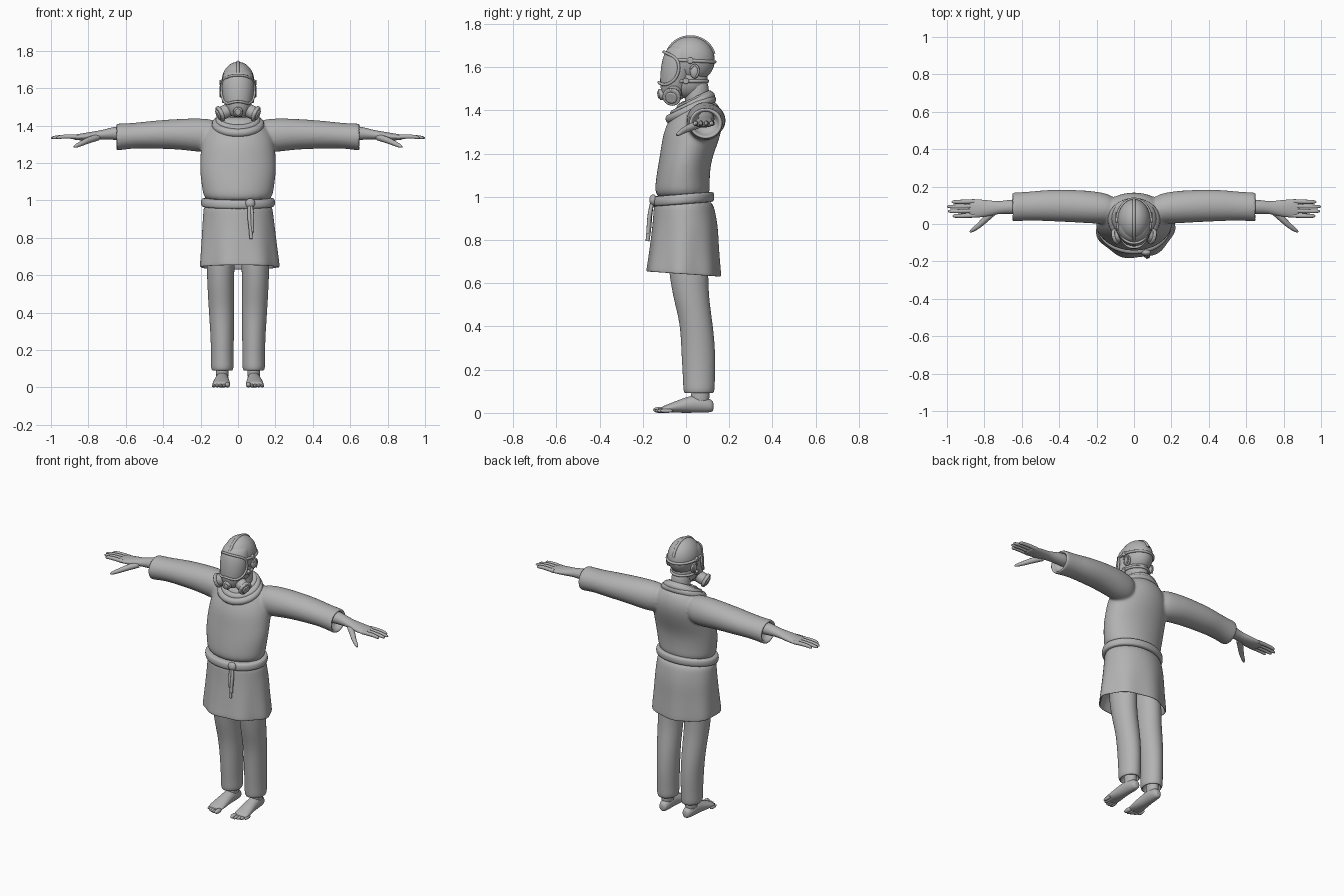
import bpy, bmesh, math
from mathutils import Vector, Matrix

if "Cube" in bpy.data.objects:
    bpy.data.objects.remove(bpy.data.objects["Cube"], do_unlink=True)

grey = bpy.data.materials.new("plain grey")
grey.use_nodes = True
COLOR = (0.45, 0.45, 0.45, 1)
grey.diffuse_color = COLOR
grey.node_tree.nodes["Principled BSDF"].inputs["Base Color"].default_value = COLOR

AXES = {"x": ((0, 1, 0), (0, 0, 1)), "y": ((1, 0, 0), (0, 0, 1)), "z": ((1, 0, 0), (0, 1, 0))}
hard = []


def loft(bm, axis, sections, side=1, segs=20, warp=None):
    """Closed skin through elliptical sections (x, y, z, radius u, radius v)."""
    u, v = (Vector(a) for a in AXES[axis])
    rings = []
    for x, y, z, ru, rv in sections:
        ring = []
        for i in range(segs):
            a = math.tau * i / segs
            co = Vector((x, y, z)) + u * ru * math.cos(a) + v * rv * math.sin(a)
            if warp:
                co = warp(co, a)
            ring.append(bm.verts.new((co.x * side, co.y, co.z)))
        rings.append(ring)
    for low, high in zip(rings, rings[1:]):
        for i in range(segs):
            j = (i + 1) % segs
            bm.faces.new((low[i], low[j], high[j], high[i]))
    bm.faces.new(rings[0][::-1])
    bm.faces.new(rings[-1])


def link(mesh, name):
    mesh.materials.clear()
    mesh.materials.append(grey)
    for p in mesh.polygons:
        p.use_smooth = True
    ob = bpy.data.objects.new(name, mesh)
    bpy.context.collection.objects.link(ob)
    return ob


def finish(bm, name, subsurf=2):
    bmesh.ops.recalc_face_normals(bm, faces=bm.faces)
    mesh = bpy.data.meshes.new(name)
    bm.to_mesh(mesh)
    bm.free()
    ob = link(mesh, name)
    if subsurf:
        m = ob.modifiers.new("subdivide", "SUBSURF")
        m.levels = m.render_levels = subsurf
    return ob


def skin(name, axis, sections, **options):
    bm = bmesh.new()
    loft(bm, axis, sections, **options)
    finish(bm, name)


def ball(name, centre, radii):
    bm = bmesh.new()
    mat = Matrix.Translation(centre) @ Matrix.Diagonal((*radii, 1))
    bmesh.ops.create_uvsphere(bm, u_segments=32, v_segments=20, radius=1, matrix=mat)
    finish(bm, name, 0)


def drum(name, centre, direction, radius, depth):
    bm = bmesh.new()
    turn = Vector(direction).to_track_quat("Z", "Y").to_matrix().to_4x4()
    bmesh.ops.create_cone(bm, cap_ends=True, segments=28, radius1=radius, radius2=radius,
                          depth=depth, matrix=Matrix.Translation(centre) @ turn)
    ob = finish(bm, name, 0)
    m = ob.modifiers.new("round", "BEVEL")
    m.width, m.segments = 0.005, 2
    hard.append(ob)


def tube(name, points, radii, cyclic=False):
    curve = bpy.data.curves.new(name, "CURVE")
    curve.dimensions = "3D"
    curve.bevel_depth, curve.bevel_resolution = 1, 3
    curve.use_fill_caps = True
    s = curve.splines.new("NURBS")
    s.points.add(len(points) - 1)
    for i, (p, co) in enumerate(zip(s.points, points)):
        p.co = (*co, 1)
        p.radius = radii[i] if isinstance(radii, list) else radii
    s.order_u, s.resolution_u = 3, 5
    s.use_cyclic_u, s.use_endpoint_u = cyclic, not cyclic
    path = bpy.data.objects.new(name + " path", curve)
    bpy.context.collection.objects.link(path)
    deps = bpy.context.evaluated_depsgraph_get()
    mesh = bpy.data.meshes.new_from_object(path.evaluated_get(deps))
    bpy.data.objects.remove(path, do_unlink=True)
    link(mesh, name)


def loop(cy, cz, rx, ry, slope, n=28):
    """Points of a ring around the body, tilted front to back."""
    angles = [math.tau * i / n for i in range(n)]
    return [(rx * math.cos(a), cy + ry * math.sin(a), cz + slope * math.sin(a)) for a in angles]


# Tunic top with sleeves, fused into one cloth surface
bm = bmesh.new()
loft(bm, "z", [(0, -.015, .98, .18, .13), (0, -.018, 1.05, .192, .128), (0, -.008, 1.15, .207, .122),
               (0, .01, 1.22, .205, .128), (0, .03, 1.30, .2, .137), (0, .05, 1.37, .18, .123),
               (0, .055, 1.42, .135, .1), (0, .055, 1.45, .09, .075)])
for side in (1, -1):
    loft(bm, "x", [(.08, .075, 1.345, .075, .085), (.2, .088, 1.348, .088, .093), (.3, .095, 1.355, .088, .083),
                   (.45, .1, 1.352, .086, .076), (.55, .096, 1.347, .078, .068), (.63, .092, 1.34, .078, .072),
                   (.655, .09, 1.338, .079, .074), (.655, .09, 1.338, .062, .057), (.6, .092, 1.342, .056, .05)], side)
top = finish(bm, "tunic_top")
m = top.modifiers.new("fuse", "REMESH")
m.mode, m.voxel_size, m.use_smooth_shade = "VOXEL", .008, True
m = top.modifiers.new("soften", "SMOOTH")
m.factor, m.iterations = .5, 6


# Skirt with soft folds and a hem that rises at the front
def folds(co, a):
    t = max(0, min(1, (.95 - co.z) / .3))
    k = 1 + .03 * t * math.cos(7 * a + .6)
    return Vector((co.x * k + .006 * t, co.y * k, co.z - .07 * co.y * t))


skin("skirt", "z", [(0, -.015, 1.0, .18, .13), (0, -.008, .94, .186, .142), (0, -.004, .86, .194, .152),
                    (0, -.008, .78, .2, .158), (0, -.01, .7, .208, .166), (0, -.012, .65, .212, .172),
                    (0, -.012, .64, .21, .17), (0, -.012, .643, .2, .16), (0, -.005, .7, .195, .15),
                    (0, 0, .76, .17, .13)], segs=48, warp=folds)

# Belt, knot and hanging tails
skin("belt", "z", [(0, -.015, .965, .18, .128), (0, -.015, .968, .196, .144), (0, -.015, .99, .2, .148),
                   (0, -.015, 1.012, .196, .144), (0, -.015, 1.015, .18, .128)], segs=32,
     warp=lambda co, a: co + Vector((0, 0, .08 * co.y)))
ball("belt_knot", (.065, -.152, .985), (.026, .018, .026))
tube("belt_tail_long", [(.062, -.155, .98), (.058, -.168, .92), (.068, -.17, .86), (.07, -.178, .795)],
     [.009, .011, .011, .009])
tube("belt_tail_short", [(.068, -.155, .98), (.078, -.166, .93), (.074, -.172, .88), (.078, -.175, .83)],
     [.008, .01, .01, .008])

# Cowl collar rolls
tube("cowl_outer", loop(.022, 1.405, .118, .095, .045), .023, True)
tube("cowl_middle", loop(.03, 1.425, .1, .083, .042), .022, True)
tube("cowl_inner", loop(.04, 1.445, .08, .068, .032), .016, True)

# Head and neck
ball("skull", (0, .02, 1.633), (.088, .113, .108))
ball("jaw", (0, .005, 1.54), (.07, .095, .085))
skin("neck", "z", [(0, .055, 1.38, .065, .06), (0, .052, 1.46, .056, .056), (0, .045, 1.56, .06, .06)])

# Mask: face shell, rim, crown ridge, straps
skin("mask_visor", "z", [(0, -.055, 1.445, .035, .035), (0, -.058, 1.465, .055, .053), (0, -.05, 1.52, .078, .073),
                         (0, -.036, 1.6, .089, .082), (0, -.02, 1.665, .085, .084), (0, .0, 1.71, .065, .068)])
rim = [(0, -.106, 1.672), (.05, -.09, 1.665), (.083, -.04, 1.64), (.09, -.03, 1.59),
       (.083, -.05, 1.54), (.06, -.095, 1.515), (.03, -.122, 1.525)]
tube("mask_rim", rim + [(0, -.126, 1.53)] + [(-x, y, z) for x, y, z in rim[:0:-1]], .007, True)
arc = [math.radians(d) for d in range(15, 156, 10)]
tube("crown_ridge", [(0, .02 + .112 * math.cos(a), 1.633 + .106 * math.sin(a)) for a in arc], .009)
tube("strap_upper", loop(.02, 1.63, .091, .114, -.006), .008, True)
tube("strap_lower", loop(.01, 1.535, .075, .09, 0), .008, True)

# Breathing valve
drum("valve", (0, -.108, 1.475), (0, -1, -.2), .026, .035)
drum("valve_cap", (0, -.124, 1.472), (0, -1, -.2), .017, .016)

for side, tag in ((1, "left"), (-1, "right")):
    # Filter, strap buckles and ear
    way = Vector((side, -.25, -.45)).normalized()
    hub = Vector((side * .072, -.06, 1.473))
    drum(f"{tag}_filter", hub, way, .036, .055)
    drum(f"{tag}_filter_rim", hub + way * .026, way, .043, .02)
    drum(f"{tag}_filter_cap", hub + way * .038, way, .028, .012)
    drum(f"{tag}_upper_buckle", (side * .091, .02, 1.63), (side, 0, 0), .015, .016)
    drum(f"{tag}_lower_buckle", (side * .076, .0, 1.535), (side, 0, 0), .014, .018)
    ball(f"{tag}_ear", (side * .083, .04, 1.58), (.016, .022, .033))
    tube(f"{tag}_ear_fold", [(side * .094, .04 + .02 * math.cos(a), 1.582 + .03 * math.sin(a))
                             for a in (-1.2, -.4, .4, 1.2, 2, 2.8)], .005)

    # Forearm and palm
    skin(f"{tag}_hand", "x", [(.58, .093, 1.36, .042, .042), (.66, .092, 1.36, .039, .036),
                              (.72, .088, 1.352, .033, .026), (.76, .085, 1.347, .04, .024),
                              (.82, .083, 1.34, .049, .021), (.87, .083, 1.338, .05, .015),
                              (.885, .083, 1.338, .046, .01)], side=side)
    # Fingers and thumb
    for i, tip in enumerate((.97, .995, 1.0, .975)):
        y = .046 + .025 * i
        path = [(.85, y, 1.339), (.9, y - .002, 1.342), (.95, y - .003, 1.34),
                (tip - .007, y - .003, 1.335), (tip, y - .003, 1.334)]
        tube(f"{tag}_finger_{i + 1}", [(x * side, yy, z) for x, yy, z in path], [.012, .012, .0105, .009, .003])
    path = [(.75, .065, 1.338), (.79, .03, 1.326), (.83, -.01, 1.308), (.87, -.037, 1.289), (.877, -.043, 1.286)]
    tube(f"{tag}_thumb", [(x * side, y, z) for x, y, z in path], [.018, .018, .014, .01, .004])

    # Trouser leg with a gathered, hollow cuff
    skin(f"{tag}_trouser", "z", [(.09, .005, .78, .08, .1), (.094, .015, .6, .073, .088), (.091, .03, .5, .071, .081),
                                 (.088, .05, .4, .068, .076), (.084, .058, .27, .063, .08),
                                 (.084, .06, .15, .06, .074), (.084, .06, .11, .062, .074),
                                 (.084, .06, .09, .056, .068), (.084, .06, .09, .047, .057),
                                 (.084, .06, .13, .044, .052)], side=side)
    # Bare foot and toes
    skin(f"{tag}_ankle", "z", [(.084, .068, .16, .036, .042), (.084, .066, .09, .034, .042),
                               (.084, .065, .03, .034, .045)], side=side)
    skin(f"{tag}_foot", "y", [(.082, .128, .03, .014, .018), (.082, .118, .032, .028, .03),
                              (.084, .07, .042, .036, .042), (.086, .02, .04, .037, .04),
                              (.088, -.04, .029, .044, .029), (.09, -.09, .02, .048, .018),
                              (.09, -.115, .016, .042, .012)], side=side)
    for i in range(5):
        r = .014 if i == 0 else .0098
        ball(f"{tag}_toe_{i + 1}", (side * (.056 + .0185 * i), -.122 + .002 * i * i, r), (r, .03, r))

# Crisp edges on the hard mask fittings
bpy.ops.object.select_all(action="DESELECT")
for ob in hard:
    ob.select_set(True)
bpy.context.view_layer.objects.active = hard[0]
bpy.ops.object.shade_smooth_by_angle(angle=math.radians(40))
